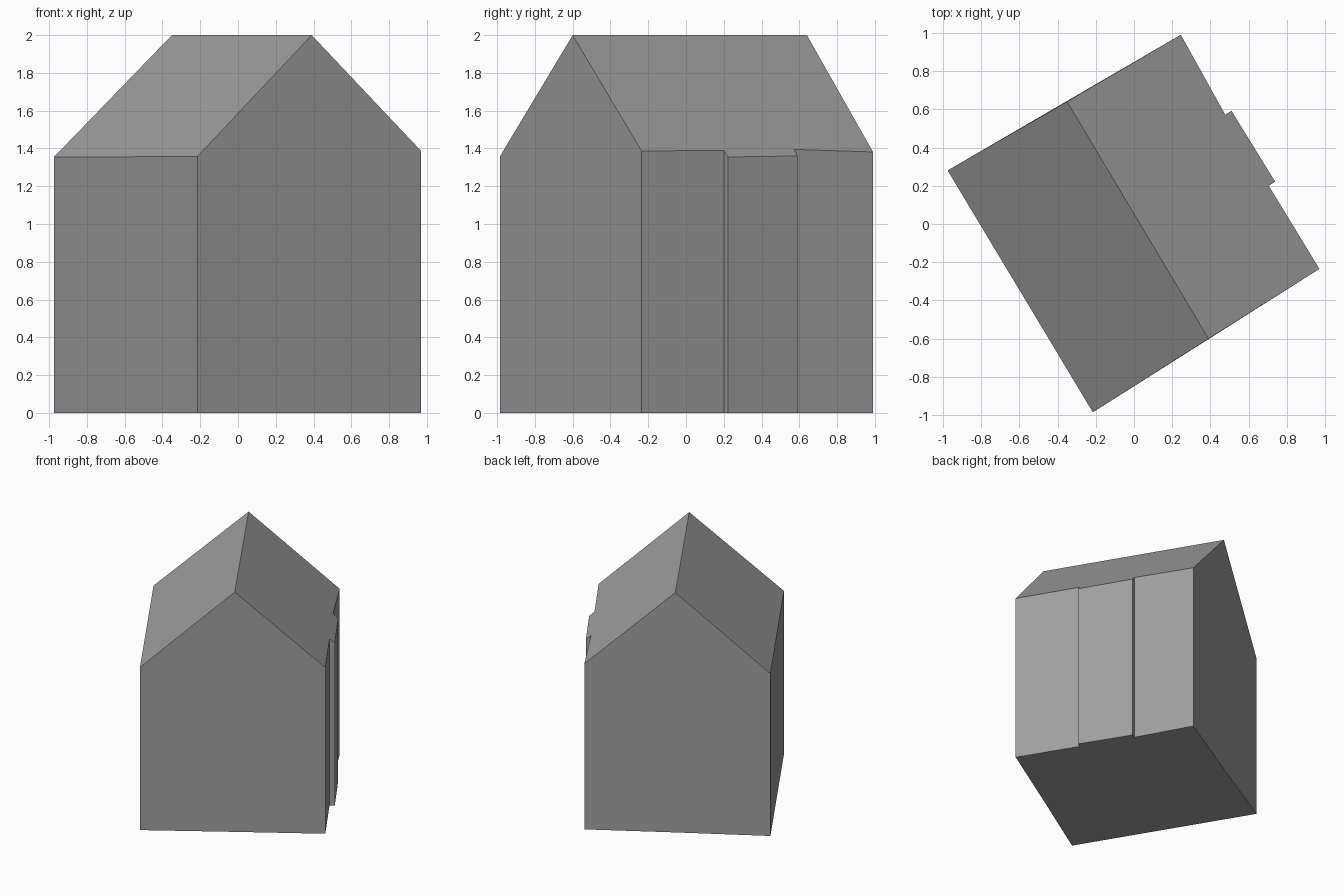
import bpy
import bmesh
from mathutils import Vector

cube = bpy.data.objects.get("Cube")
if cube:
    bpy.data.objects.remove(cube, do_unlink=True)

grey = bpy.data.materials.new("plain_grey")
grey.use_nodes = True
colour = (0.35, 0.35, 0.35, 1)
grey.diffuse_color = colour
grey.node_tree.nodes["Principled BSDF"].inputs["Base Color"].default_value = colour

# Footprint, counter-clockwise, with the ridge ends on the gable walls
ridge_front = Vector((0.39, -0.60))
ridge_back = Vector((-0.35, 0.64))
west_eave = [Vector((-0.975, 0.28)), Vector((-0.215, -0.985))]
east_eave = [Vector(p) for p in (
    (0.97, -0.235), (0.705, 0.20), (0.738, 0.222),   # front half, bay step
    (0.51, 0.592), (0.477, 0.572), (0.245, 0.99))]   # bay end, back half
footprint = west_eave + [ridge_front] + east_eave + [ridge_back]

# Roof falls evenly on both sides of the ridge
ridge_z, slope = 2.0, 0.896
along = (ridge_back - ridge_front).normalized()
across = Vector((along.y, -along.x))


def roof_height(p):
    return ridge_z - slope * abs((p - ridge_front).dot(across))


bm = bmesh.new()
low = [bm.verts.new((p.x, p.y, 0)) for p in footprint]
high = [bm.verts.new((p.x, p.y, roof_height(p))) for p in footprint]
count = len(footprint)
front_i, back_i = len(west_eave), count - 1

# Gable walls are single faces spanning the ridge point
for i in range(count):
    j = (i + 1) % count
    if i in (front_i, back_i):
        continue
    if j in (front_i, back_i):
        k = (j + 1) % count
        bm.faces.new((low[i], low[j], low[k], high[k], high[j], high[i]))
    else:
        bm.faces.new((low[i], low[j], high[j], high[i]))

# Floor and the two roof slopes
bm.faces.new(low[::-1])
bm.faces.new(high[:front_i + 1] + [high[back_i]])
bm.faces.new(high[front_i:])
bmesh.ops.recalc_face_normals(bm, faces=bm.faces)

mesh = bpy.data.meshes.new("gabled_house")
bm.to_mesh(mesh)
bm.free()
mesh.materials.append(grey)
house = bpy.data.objects.new("gabled_house", mesh)
bpy.context.collection.objects.link(house)
